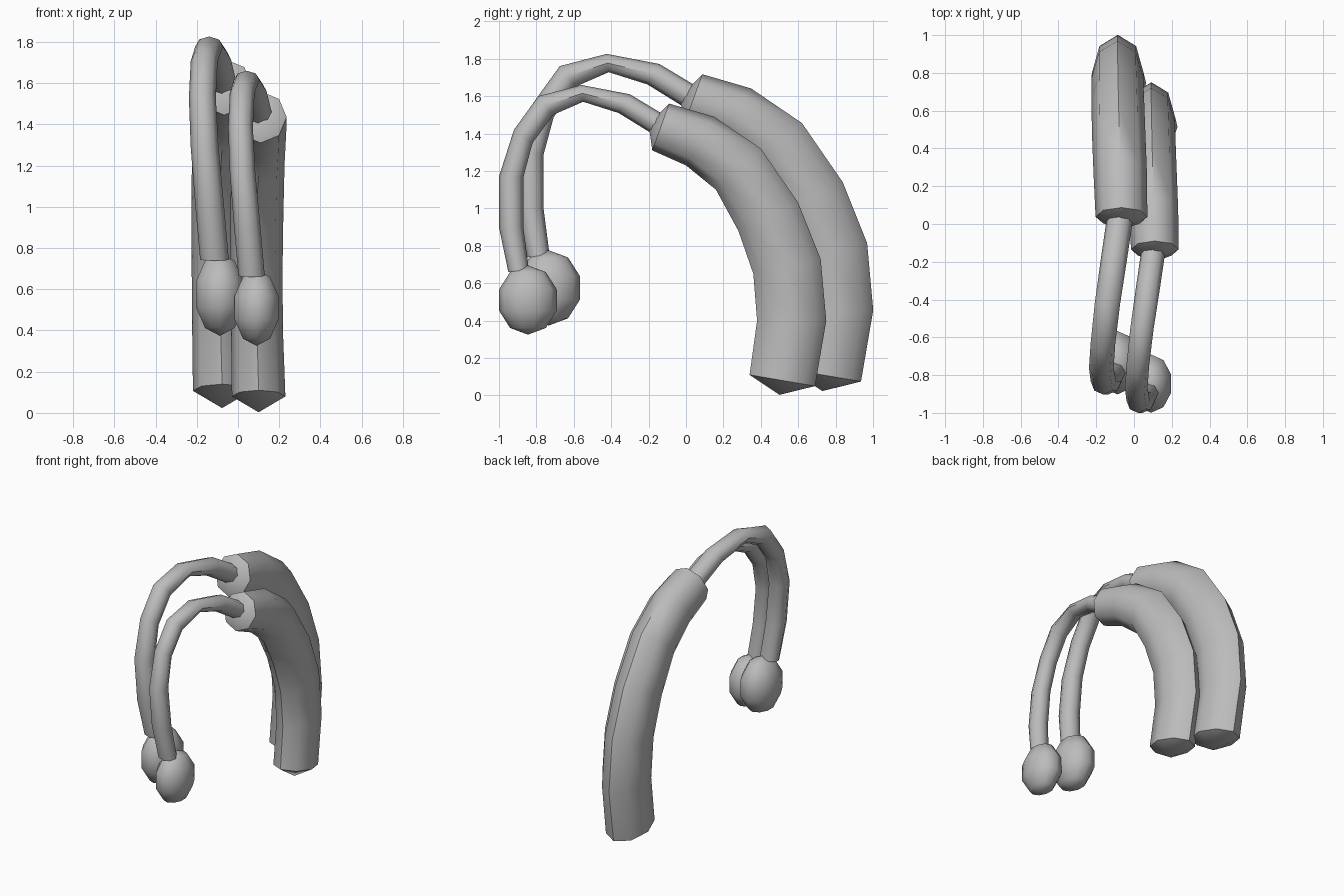
import bpy, bmesh, math
from mathutils import Vector, Matrix

cube = bpy.data.objects.get("Cube")
if cube:
    bpy.data.objects.remove(cube, do_unlink=True)

grey = bpy.data.materials.new("soft grey")
grey.use_nodes = True
colour = (0.5, 0.5, 0.5, 1)
grey.diffuse_color = colour
grey.node_tree.nodes["Principled BSDF"].inputs["Base Color"].default_value = colour

SIDES = 8


def finish(bm, name, angle):
    """Turn a bmesh into a smooth grey object."""
    bmesh.ops.recalc_face_normals(bm, faces=bm.faces)
    mesh = bpy.data.meshes.new(name)
    bm.to_mesh(mesh)
    bm.free()
    mesh.materials.append(grey)
    obj = bpy.data.objects.new(name, mesh)
    bpy.context.collection.objects.link(obj)
    bpy.ops.object.select_all(action="DESELECT")
    obj.select_set(True)
    bpy.context.view_layer.objects.active = obj
    bpy.ops.object.shade_smooth_by_angle(angle=math.radians(angle))
    return obj


def loft(name, sections, tips):
    """Skin octagonal rings given as (x, half width, outer yz, inner yz)."""
    bm = bmesh.new()
    rings = []
    for x, half, outer, inner in sections:
        a, b = Vector((x, *outer)), Vector((x, *inner))
        mid, arm = (a + b) / 2, (a - b) / 2
        ring = []
        for i in range(SIDES):
            t = math.tau * i / SIDES
            ring.append(bm.verts.new(mid + arm * math.cos(t) + Vector((half * math.sin(t), 0, 0))))
        rings.append(ring)
    for r, s in zip(rings, rings[1:]):
        for i in range(SIDES):
            j = (i + 1) % SIDES
            bm.faces.new((r[i], r[j], s[j], s[i]))
    # pointed or flat ends
    for ring, tip in zip((rings[0], rings[-1]), tips):
        if tip:
            apex = bm.verts.new(tip)
            for i in range(SIDES):
                bm.faces.new((ring[i], ring[(i + 1) % SIDES], apex))
        else:
            bm.faces.new(ring)
    return finish(bm, name, 50)


# Curved case that sits behind the ear, bottom to top
case = loft("left_case", [
    (0.100, 0.130, (0.69, 0.05), (0.34, 0.11)),
    (0.092, 0.126, (0.75, 0.40), (0.38, 0.40)),
    (0.090, 0.126, (0.72, 0.73), (0.36, 0.65)),
    (0.092, 0.128, (0.60, 1.03), (0.28, 0.88)),
    (0.096, 0.130, (0.40, 1.32), (0.16, 1.10)),
    (0.104, 0.130, (0.15, 1.49), (0.00, 1.23)),
    (0.110, 0.126, (-0.09, 1.56), (-0.18, 1.31)),
], [(0.10, 0.50, 0.003), (0.11, -0.20, 1.45)])

# Thin tube from the case over to the ear bud
tube = loft("left_tube", [
    (0.105, 0.064, (-0.10, 1.49), (-0.15, 1.38)),
    (0.075, 0.064, (-0.30, 1.61), (-0.36, 1.51)),
    (0.042, 0.062, (-0.56, 1.66), (-0.55, 1.57)),
    (0.020, 0.060, (-0.79, 1.60), (-0.71, 1.50)),
    (0.012, 0.060, (-0.92, 1.42), (-0.82, 1.35)),
    (0.022, 0.062, (-1.00, 1.17), (-0.87, 1.165)),
    (0.045, 0.064, (-1.00, 0.90), (-0.87, 0.90)),
    (0.066, 0.064, (-0.95, 0.66), (-0.84, 0.67)),
], [None, None])

# Rounded ear bud
bm = bmesh.new()
bmesh.ops.create_uvsphere(
    bm, u_segments=10, v_segments=5, radius=1,
    matrix=Matrix.Translation((0.09, -0.845, 0.51)) @ Matrix.Diagonal((0.118, 0.162, 0.185, 1)))
bud = finish(bm, "left_ear_bud", 60)

# Slightly larger right-hand copy, set further back
for part in (case, tube, bud):
    twin = part.copy()
    twin.name = part.name.replace("left", "right")
    twin.scale = (1.088,) * 3
    twin.location = (-0.186, 0.185, 0.02)
    bpy.context.collection.objects.link(twin)
